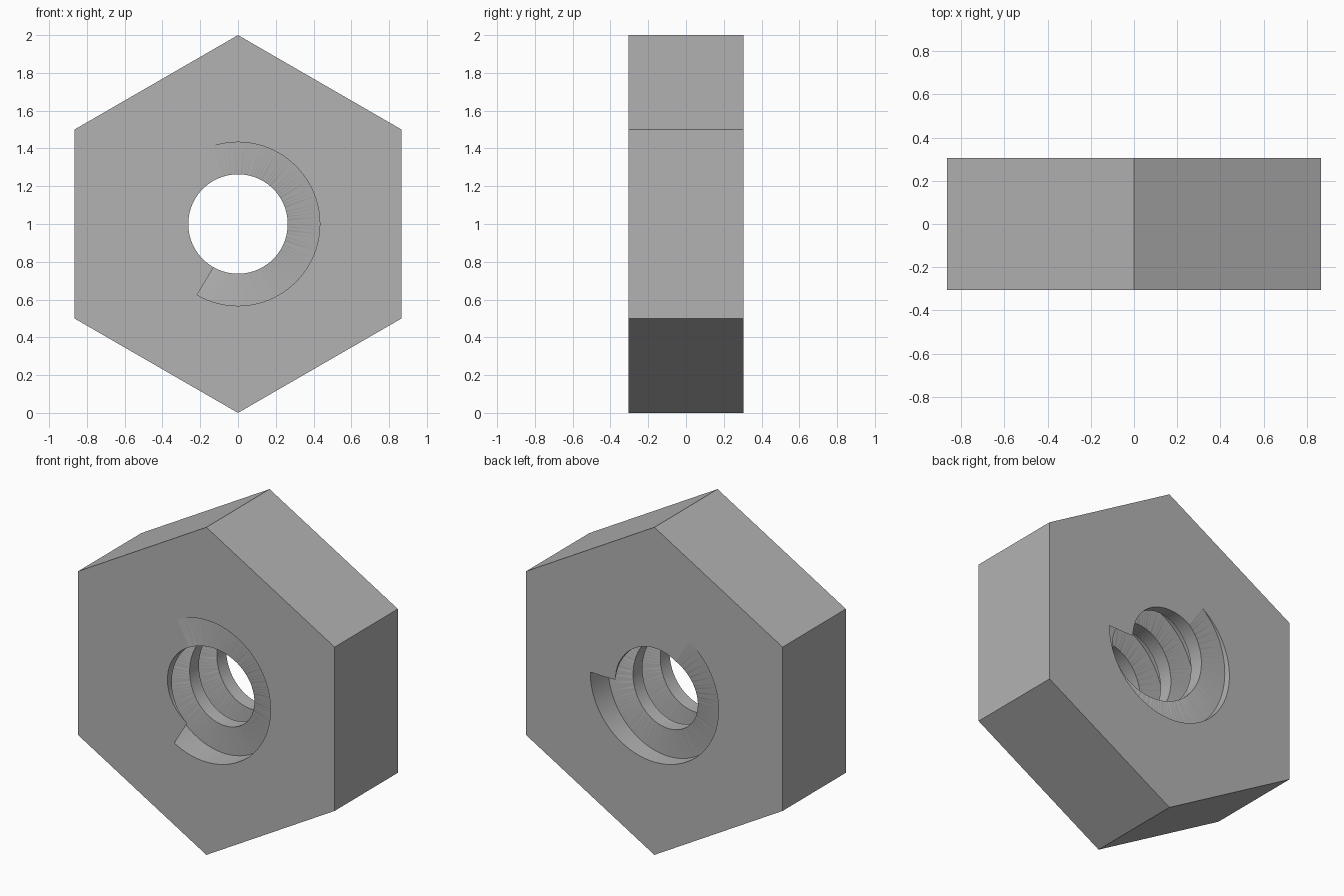
import bpy, bmesh
from math import radians, cos, sin
from mathutils import Matrix

cube = bpy.data.objects.get("Cube")
if cube:
    bpy.data.objects.remove(cube, do_unlink=True)

THICK = 0.61          # nut thickness along y
BORE = 0.263          # radius at the thread crests
ROOT = 0.433          # radius at the thread roots
PITCH = 0.2624
FRONT_ANGLE = 240     # where the groove's front wall meets the front face
GROOVE = 237 / 360    # groove width as a share of the pitch
STEPS = 120           # segments per turn

steel = bpy.data.materials.new("plain grey steel")
steel.use_nodes = True
grey = (0.45, 0.45, 0.45, 1)
steel.diffuse_color = grey
steel.node_tree.nodes["Principled BSDF"].inputs["Base Color"].default_value = grey


def add_object(name, bm):
    bmesh.ops.recalc_face_normals(bm, faces=bm.faces)
    mesh = bpy.data.meshes.new(name)
    bm.to_mesh(mesh)
    bm.free()
    mesh.materials.append(steel)
    obj = bpy.data.objects.new(name, mesh)
    bpy.context.collection.objects.link(obj)
    return obj


def prism(name, sides, radius, length):
    """Prism lying along y, centred at height 1."""
    bm = bmesh.new()
    bmesh.ops.create_cone(
        bm, cap_ends=True, segments=sides, radius1=radius, radius2=radius, depth=length,
        matrix=Matrix.Translation((0, 0, 1)) @ Matrix.Rotation(radians(90), 4, "X"))
    return add_object(name, bm)


def helical_groove(name):
    """Square section swept along a right-handed helix, past both faces."""
    bm = bmesh.new()
    width = GROOVE * PITCH
    section = [(BORE * 0.7, 0), (ROOT, 0), (ROOT, width), (BORE * 0.7, width)]
    rings = []
    for i in range(-STEPS, int(STEPS * (THICK / PITCH + 0.5))):
        turn = (i + 0.37) / STEPS
        a = radians(FRONT_ANGLE - 360 * turn)
        y = -THICK / 2 + turn * PITCH
        rings.append([bm.verts.new((r * cos(a), y + d, 1 + r * sin(a))) for r, d in section])
    for a, b in zip(rings, rings[1:]):
        for k in range(4):
            n = (k + 1) % 4
            bm.faces.new((a[k], a[n], b[n], b[k]))
    bm.faces.new(rings[0])
    bm.faces.new(rings[-1])
    bmesh.ops.triangulate(bm, faces=bm.faces)
    return add_object(name, bm)


# Hexagonal body, then the plain bore and the thread cut out of it
nut = prism("hex_nut", 6, 1, THICK)
cutters = [prism("bore_cutter", STEPS, BORE, 2 * THICK), helical_groove("thread_cutter")]

bpy.context.view_layer.objects.active = nut
nut.select_set(True)
for cutter in cutters:
    cutter.hide_render = True
    mod = nut.modifiers.new(cutter.name, "BOOLEAN")
    mod.operation = "DIFFERENCE"
    mod.solver = "EXACT"
    mod.object = cutter
    bpy.ops.object.modifier_apply(modifier=mod.name)
    bpy.data.objects.remove(cutter, do_unlink=True)

# Smooth thread, crisp edges
bpy.ops.object.shade_smooth_by_angle(angle=radians(5))
